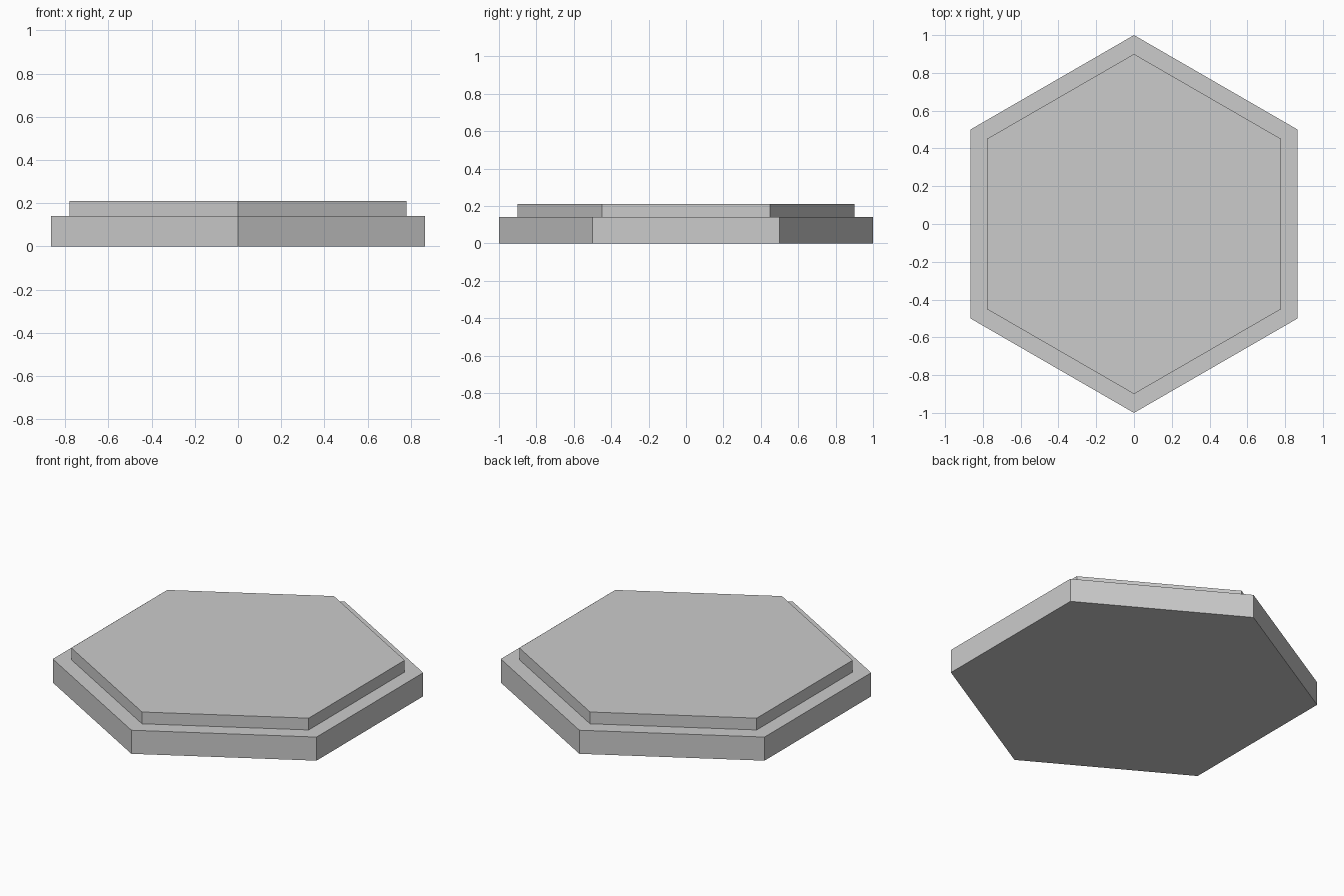
import bpy

if "Cube" in bpy.data.objects:
    bpy.data.objects.remove(bpy.data.objects["Cube"])


def hex_slab(name, radius, z0, z1):
    # six-sided prism with a corner pointing along +y
    bpy.ops.mesh.primitive_cylinder_add(
        vertices=6, radius=radius, depth=z1 - z0, location=(0, 0, (z0 + z1) / 2))
    slab = bpy.context.object
    slab.name = name
    return slab


# Wide lower tile
hex_slab("base_slab", 1.0, 0.0, 0.14)

# Slightly smaller raised plate
hex_slab("top_plate", 0.9, 0.14, 0.21)
